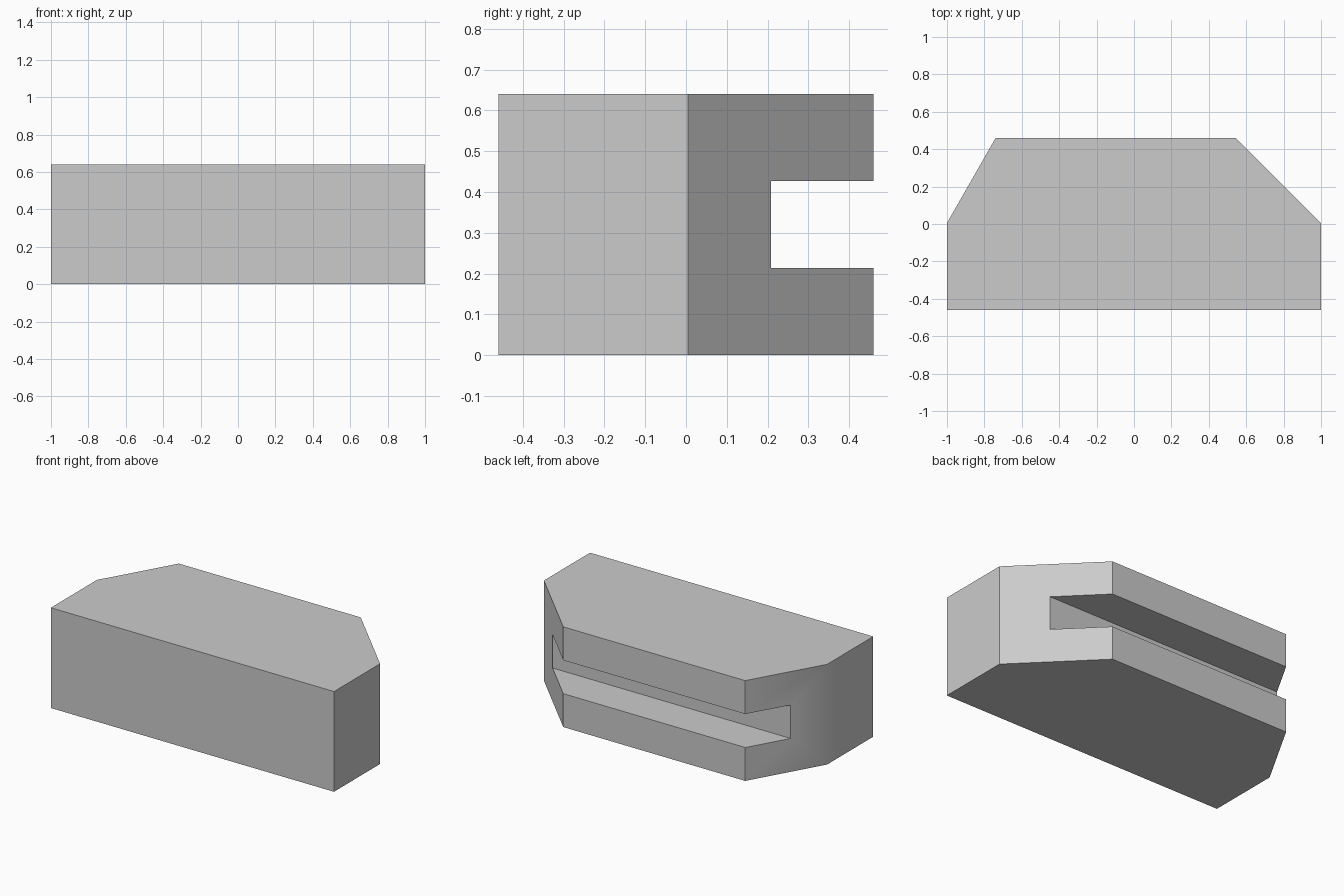
import bpy
import bmesh
import math

cube = bpy.data.objects.get("Cube")
if cube:
    bpy.data.objects.remove(cube, do_unlink=True)

HEIGHT = 0.64
grey = bpy.data.materials.new("plain_grey")
grey.use_nodes = True
colour = (0.6, 0.6, 0.6, 1)
grey.diffuse_color = colour
grey.node_tree.nodes["Principled BSDF"].inputs["Base Color"].default_value = colour


def prism(name, outline, bottom, top):
    """Extrude a plan outline upward into a solid."""
    bm = bmesh.new()
    base = bm.faces.new([bm.verts.new((x, y, bottom)) for x, y in outline])
    solid = bmesh.ops.extrude_face_region(bm, geom=[base])["geom"]
    verts = [v for v in solid if isinstance(v, bmesh.types.BMVert)]
    bmesh.ops.translate(bm, verts=verts, vec=(0, 0, top - bottom))
    bmesh.ops.recalc_face_normals(bm, faces=bm.faces)
    mesh = bpy.data.meshes.new(name)
    bm.to_mesh(mesh)
    bm.free()
    mesh.materials.append(grey)
    obj = bpy.data.objects.new(name, mesh)
    bpy.context.collection.objects.link(obj)
    return obj


# Block with two unequal bevelled back corners
block = prism("block", [(-1, -0.46), (1, -0.46), (1, 0.005), (0.545, 0.46),
                        (-0.74, 0.46), (-1, 0.005)], 0, HEIGHT)

# Slot along the back, through both bevels
cutter = prism("slot_cutter", [(-1.2, 0.208), (1.2, 0.208), (1.2, 0.7), (-1.2, 0.7)],
               HEIGHT / 3, HEIGHT * 2 / 3)
cut = block.modifiers.new("slot", "BOOLEAN")
cut.operation = "DIFFERENCE"
cut.solver = "EXACT"
cut.object = cutter

bpy.ops.object.select_all(action="DESELECT")
bpy.context.view_layer.objects.active = block
block.select_set(True)
bpy.ops.object.modifier_apply(modifier=cut.name)
bpy.data.objects.remove(cutter, do_unlink=True)

# Only the shallow corner is shaded smooth
bpy.ops.object.shade_smooth_by_angle(angle=math.radians(30))
